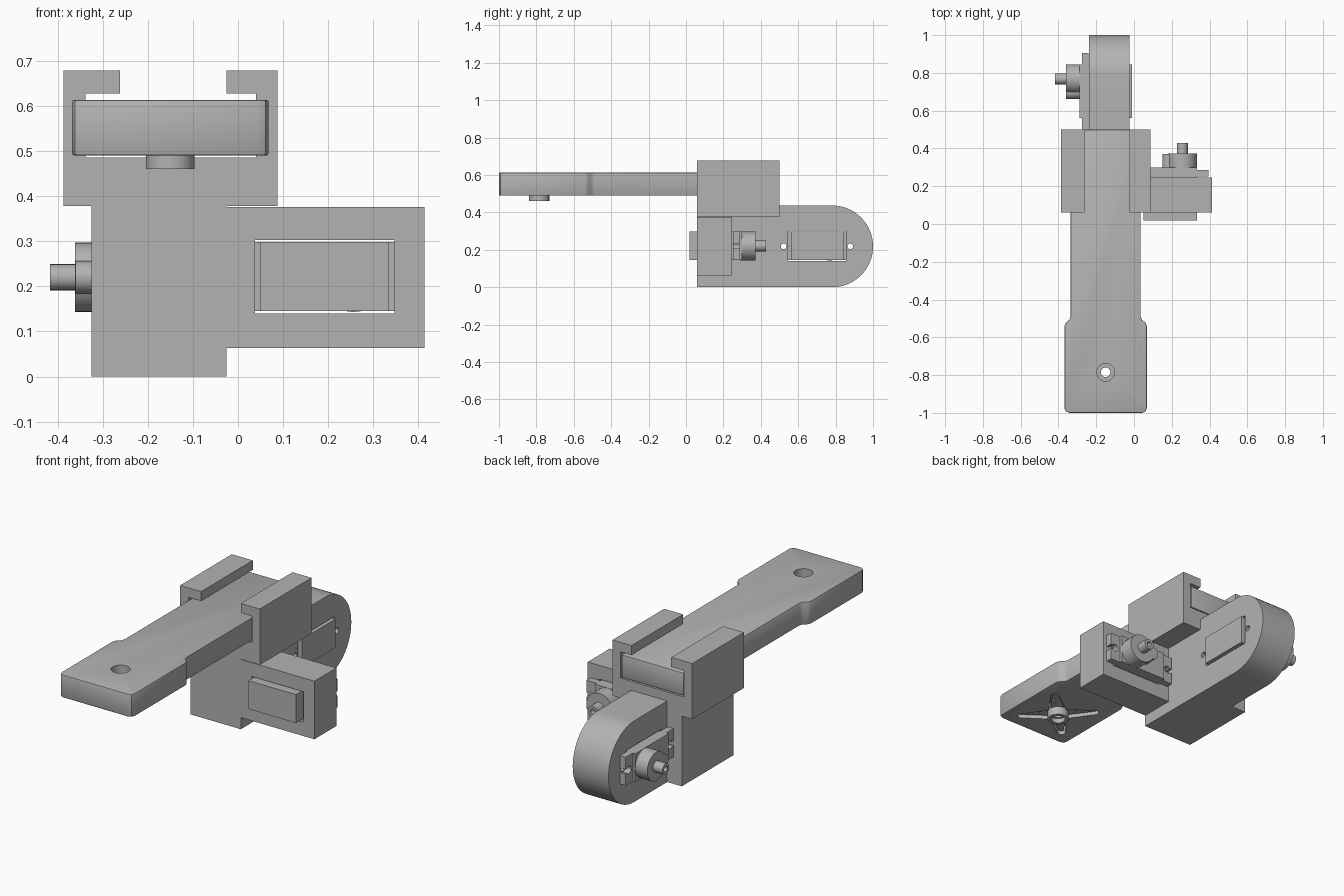
import bpy, bmesh, math
from mathutils import Matrix, Vector

if "Cube" in bpy.data.objects:
    bpy.data.objects.remove(bpy.data.objects["Cube"])

grey = bpy.data.materials.new("plain grey")
grey.diffuse_color = (0.45, 0.45, 0.45, 1)
grey.use_nodes = True
grey.node_tree.nodes["Principled BSDF"].inputs["Base Color"].default_value = grey.diffuse_color


def finish(name, bm, mat=True):
    bmesh.ops.recalc_face_normals(bm, faces=bm.faces)
    me = bpy.data.meshes.new(name)
    bm.to_mesh(me)
    bm.free()
    ob = bpy.data.objects.new(name, me)
    bpy.context.collection.objects.link(ob)
    me.materials.append(grey)
    return ob


def box(name, x0, x1, y0, y1, z0, z1):
    bm = bmesh.new()
    bmesh.ops.create_cube(bm, size=1)
    for v in bm.verts:
        v.co = ((x0, x1)[v.co.x > 0], (y0, y1)[v.co.y > 0], (z0, z1)[v.co.z > 0])
    return finish(name, bm)


def cyl(name, p, q, r, n=40):
    p, q = Vector(p), Vector(q)
    rot = (q - p).to_track_quat('Z', 'Y').to_matrix().to_4x4()
    bm = bmesh.new()
    bmesh.ops.create_cone(bm, cap_ends=True, segments=n, radius1=r, radius2=r,
                          depth=(q - p).length, matrix=Matrix.Translation((p + q) / 2) @ rot)
    return finish(name, bm)


def prism(name, pts, offset, vec):
    """Extrude a polygon of 3D points, given relative to offset, along vec."""
    bm = bmesh.new()
    f = bm.faces.new([bm.verts.new(Vector(p) + Vector(offset)) for p in pts])
    r = bmesh.ops.extrude_face_region(bm, geom=[f])
    vs = [g for g in r['geom'] if isinstance(g, bmesh.types.BMVert)]
    bmesh.ops.translate(bm, verts=vs, vec=vec)
    return finish(name, bm)


def apply(ob):
    dg = bpy.context.evaluated_depsgraph_get()
    me = bpy.data.meshes.new_from_object(ob.evaluated_get(dg))
    ob.modifiers.clear()
    ob.data = me


def combine(ob, others, op='DIFFERENCE'):
    for o in others:
        m = ob.modifiers.new("cut", 'BOOLEAN')
        m.operation, m.solver, m.object = op, 'EXACT', o
        bpy.context.view_layer.update()
        apply(ob)
        bpy.data.objects.remove(o)
    return ob


def smooth(ob):
    bpy.ops.object.select_all(action='DESELECT')
    ob.select_set(True)
    bpy.context.view_layer.objects.active = ob
    bpy.ops.object.shade_smooth_by_angle(angle=math.radians(30))


# Bracket body: rounded rear slab, lower block, side block and arm clamp
R, ZC = 0.2185, 0.2185
arc = [(0, 1 - R + R * math.cos(a), ZC + R * math.sin(a))
       for a in (math.pi * (i / 32 - 0.5) for i in range(33))]
body = prism("bracket_body", [(0, 0.3, 0)] + arc + [(0, 0.3, 2 * R)], (-0.238, 0, 0), (0.213, 0, 0))
combine(body, [box("lower", -0.325, -0.025, 0.06, 0.5, 0, 0.42),
               box("side", -0.1, 0.413, 0.06, 0.247, 0.063, 0.376),
               box("clamp", -0.387, 0.088, 0.06, 0.5, 0.378, 0.678)], 'UNION')
cuts = [box("arm_slot", -0.338, 0.04, 0, 0.6, 0.485, 0.627),
        box("lip_gap", -0.262, -0.025, 0, 0.6, 0.6, 0.7),
        box("rear_servo_slot", -0.4, 0.1, 0.545, 0.855, 0.14, 0.303),
        box("side_servo_slot", 0.038, 0.347, 0, 0.4, 0.14, 0.302)]
cuts += [cyl("screw_hole", (-0.4, y, ZC), (0.1, y, ZC), 0.015, 20) for y in (0.522, 0.878)]
smooth(combine(body, cuts))

# Arm: long bar with a wider, round-edged head
AX, AY = -0.15, -0.785
half = [(0.185, 0.5), (0.185, -0.49), (0.192, -0.507), (0.21, -0.522), (0.218, -0.54),
        (0.218, -0.975), (0.211, -0.992), (0.193, -1.0)]
outline = half + [(-x, y) for x, y in reversed(half)]
arm = prism("arm", [(x, y, 0) for x, y in outline], (AX, 0, 0.49), (0, 0, 0.123))
bev = arm.modifiers.new("bevel", 'BEVEL')
bev.width, bev.segments, bev.limit_method, bev.angle_limit = 0.005, 2, 'ANGLE', math.radians(60)
bpy.context.view_layer.update()
apply(arm)


def star(name, length, w0, w1, z0, z1):
    """Four tapering diagonal blades with rounded tips."""
    pts = []
    for k in range(4):
        a = math.pi / 4 + k * math.pi / 2
        blade = [(w0, -w0)] + [(length - w1 + w1 * math.cos(t), w1 * math.sin(t))
                               for t in (math.pi * (i / 8 - 0.5) for i in range(9))]
        pts += [(u * math.cos(a) - v * math.sin(a), u * math.sin(a) + v * math.cos(a), 0)
                for u, v in blade]
    return prism(name, pts, (AX, AY, z0), (0, 0, z1 - z0))


combine(arm, [star("horn_recess", 0.21, 0.045, 0.02, 0.45, 0.535),
              cyl("hub_recess", (AX, AY, 0.45), (AX, AY, 0.535), 0.06),
              cyl("top_hole", (AX, AY, 0.5), (AX, AY, 0.7), 0.047)])
smooth(arm)

# Servo horn: four-bladed star with a hollow hub and small holes
horn = star("servo_horn", 0.2, 0.036, 0.013, 0.505, 0.536)
combine(horn, [cyl("hub", (AX, AY, 0.46), (AX, AY, 0.536), 0.054)], 'UNION')
holes = [cyl("bore", (AX, AY, 0.4), (AX, AY, 0.7), 0.025, 24),
         cyl("counterbore", (AX, AY, 0.4), (AX, AY, 0.485), 0.036, 24)]
for k in range(4):
    a = math.pi / 4 + k * math.pi / 2
    for d in (0.09, 0.125, 0.16):
        x, y = AX + d * math.cos(a), AY + d * math.sin(a)
        holes.append(cyl("pin_hole", (x, y, 0.48), (x, y, 0.53), 0.006, 10))
smooth(combine(horn, holes))


# Servos, built with the shaft along +y and the mounting face at y = 0
def servo(name, place, back):
    z0, z1 = -0.075, 0.078
    case = box(name + "_case", -0.142, 0.142, back, 0.05, z0, z1)
    combine(case, [box("flange", -0.203, 0.203, 0.001, 0.036, z0, z1)], 'UNION')
    cuts = []
    for s in (-1, 1):
        a, b = sorted((s * 0.18, s * 0.3))
        cuts += [box("notch", a, b, -0.1, 0.2, -0.012, 0.012),
                 cyl("notch_hole", (s * 0.176, -0.1, 0), (s * 0.176, 0.2, 0), 0.02, 20)]
    combine(case, cuts)
    gear = cyl(name + "_gear_cover", (0.065, 0.04, 0), (0.065, 0.122, 0), 0.077)
    combine(gear, [cyl("small", (-0.005, 0.04, 0), (-0.005, 0.1215, 0), 0.036)], 'UNION')
    shaft = cyl(name + "_shaft", (0.065, 0.12, 0), (0.065, 0.178, 0), 0.029, 24)
    combine(shaft, [cyl("bore", (0.065, 0.15, 0), (0.065, 0.2, 0), 0.014, 16)])
    for ob in (case, gear, shaft):
        ob.data.transform(place)
        smooth(ob)


servo("side_servo", Matrix.Translation((0.191, 0.25, 0.22)), -0.232)
servo("rear_servo", Matrix.Translation((-0.239, 0.703, 0.22)) @ Matrix.Rotation(math.pi / 2, 4, 'Z'), -0.229)
